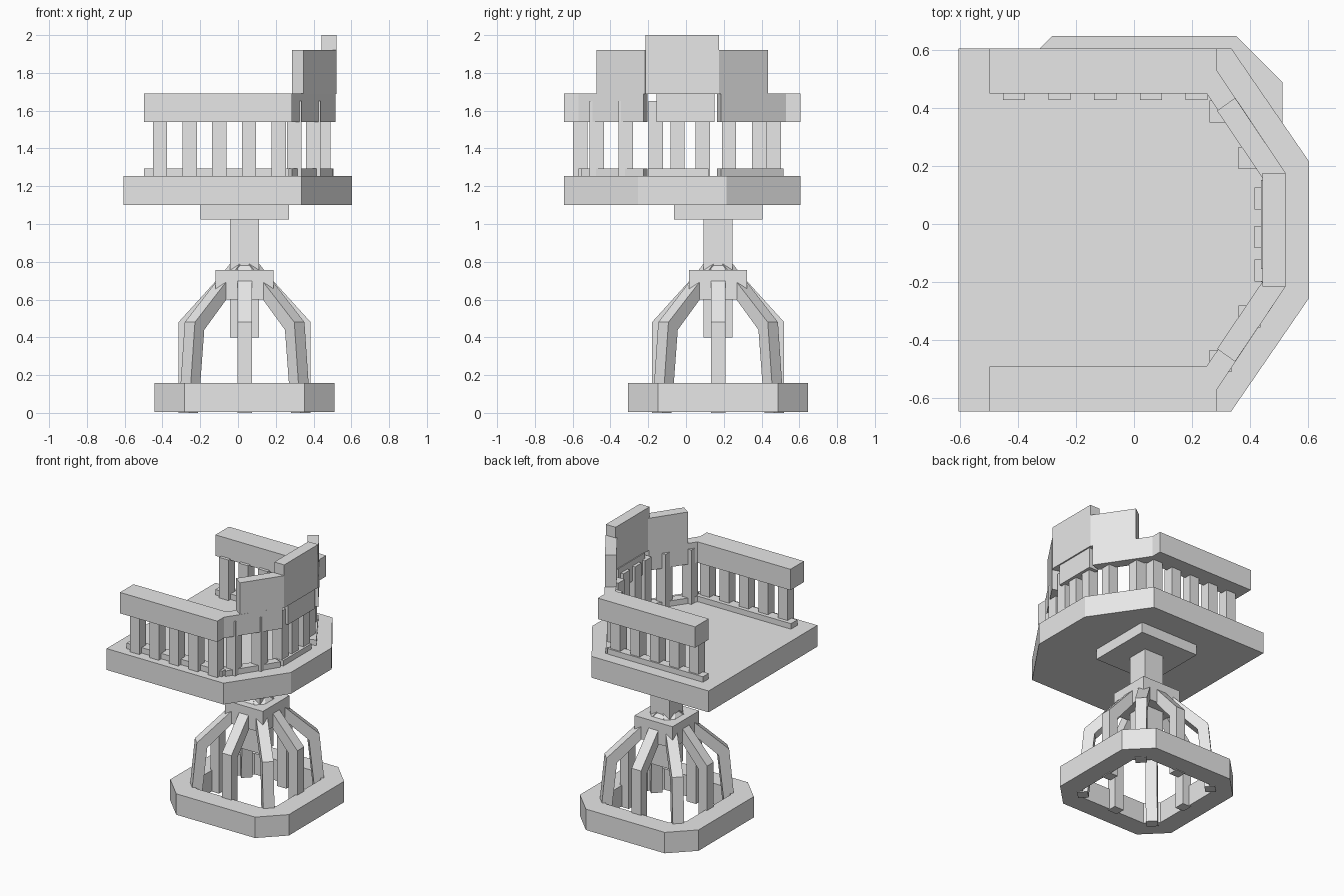
import bpy
import bmesh
import math
from mathutils import Vector

cube = bpy.data.objects.get("Cube")
if cube:
    bpy.data.objects.remove(cube, do_unlink=True)

grey = bpy.data.materials.new("plain grey")
grey.use_nodes = True
grey.diffuse_color = (0.8, 0.8, 0.8, 1)
grey.node_tree.nodes["Principled BSDF"].inputs["Base Color"].default_value = (0.8, 0.8, 0.8, 1)

CX, CY = 0.035, 0.17      # pedestal axis
MID = -0.02               # mirror line of the seat across y
BAR = 0.076               # thickness of balusters and legs


def finish(name, bm):
    bmesh.ops.recalc_face_normals(bm, faces=bm.faces)
    mesh = bpy.data.meshes.new(name)
    bm.to_mesh(mesh)
    bm.free()
    mesh.materials.append(grey)
    obj = bpy.data.objects.new(name, mesh)
    bpy.context.collection.objects.link(obj)
    return obj


def prism(name, outline, z0, z1):
    """Extrude a plan outline between two heights."""
    bm = bmesh.new()
    face = bm.faces.new([bm.verts.new((x, y, z0)) for x, y in outline])
    new = bmesh.ops.extrude_face_region(bm, geom=[face])["geom"]
    bmesh.ops.translate(bm, vec=(0, 0, z1 - z0),
                        verts=[v for v in new if isinstance(v, bmesh.types.BMVert)])
    return finish(name, bm)


def box(name, x0, x1, y0, y1, z0, z1):
    return prism(name, [(x0, y0), (x1, y0), (x1, y1), (x0, y1)], z0, z1)


def both_sides(name, outline, z0, z1):
    """A prism on the left and its reflection on the other side of the seat."""
    prism("left_" + name, outline, z0, z1)
    prism("right_" + name, [(x, 2 * MID - y) for x, y in outline], z0, z1)


def chamfered_square(half, cut):
    pts = []
    for sx, sy in ((1, 1), (-1, 1), (-1, -1), (1, -1)):
        pair = [(sx * half, sy * (half - cut)), (sx * (half - cut), sy * half)]
        pts += pair if sx * sy > 0 else pair[::-1]
    return [(CX + x, CY + y) for x, y in pts]


# Octagonal base ring
bm = bmesh.new()
loops = []
for half, cut in ((0.477, 0.16), (0.335, 0.08)):
    for z in (0.005, 0.157):
        loops.append([bm.verts.new((x, y, z)) for x, y in chamfered_square(half, cut)])
outer_low, outer_top, inner_low, inner_top = loops
for a, b in ((outer_low, outer_top), (outer_top, inner_top),
             (inner_top, inner_low), (inner_low, outer_low)):
    for i in range(8):
        j = (i + 1) % 8
        bm.faces.new((a[i], a[j], b[j], b[i]))
finish("base_ring", bm)


# Eight bent legs, the corner ones reaching further out
def leg(name, angle, foot, knee):
    profile = [(foot, 0), (knee, 0.48), (0.06, 0.8), (0.0, 0.77),
               (knee - 0.07, 0.44), (foot - 0.07, 0)]
    out = Vector((math.cos(angle), math.sin(angle), 0))
    side = Vector((-out.y, out.x, 0)) * BAR / 2
    bm = bmesh.new()
    rows = [[bm.verts.new(Vector((CX, CY, z)) + out * r + side * s) for r, z in profile]
            for s in (-1, 1)]
    bm.faces.new(rows[0])
    bm.faces.new(rows[1])
    n = len(profile)
    for i in range(n):
        j = (i + 1) % n
        bm.faces.new((rows[0][i], rows[0][j], rows[1][j], rows[1][i]))
    finish(name, bm)


for k in range(4):
    leg(f"side_leg_{k + 1}", k * math.pi / 2, 0.35, 0.35)
    leg(f"corner_leg_{k + 1}", (k + 0.5) * math.pi / 2, 0.456, 0.41)

# Post, collar and mounting plate
for name, half, z0, z1 in (("post", 0.077, 0.4, 1.03),
                           ("collar", 0.153, 0.6, 0.757),
                           ("mounting_plate", 0.234, 1.025, 1.1)):
    box(name, CX - half, CX + half, CY - half, CY + half, z0, z1)

# Seat platform
prism("seat_platform", [(-0.605, -0.645), (0.335, -0.645), (0.603, -0.255),
                        (0.603, 0.215), (0.335, 0.605), (-0.605, 0.605)], 1.1, 1.255)

# Arm rails, angled rails and back rail
LOW, TOP = 1.54, 1.692
both_sides("arm_rail", [(-0.497, 0.45), (0.25, 0.45), (0.285, 0.47),
                        (0.285, 0.605), (-0.497, 0.605)], LOW, TOP)
both_sides("angled_rail", [(0.25, 0.45), (0.285, 0.53), (0.515, 0.186), (0.443, 0.165)],
           LOW, TOP)
box("back_rail", 0.437, 0.512, -0.155, 0.152, LOW, TOP)

# Raised back panels
both_sides("back_wing", [(0.286, 0.39), (0.348, 0.434), (0.522, 0.176), (0.443, 0.158)],
           TOP - 0.005, 1.922)
box("back_panel", 0.443, 0.522, -0.215, 0.175, TOP - 0.005, 2.0)

# Skirting strips below the balusters
STRIP = 1.295
box("left_skirting", -0.497, 0.27, 0.45, 0.515, 1.25, STRIP)
box("right_skirting", -0.497, 0.27, -0.57, -0.495, 1.25, STRIP)
both_sides("angled_skirting", [(0.25, 0.45), (0.285, 0.515), (0.5, 0.186), (0.443, 0.165)],
           1.25, STRIP)
box("back_skirting", 0.437, 0.505, -0.2, 0.12, 1.25, STRIP)

# Balusters, each placed by its low corner
spots = [("arm", -0.451 + 0.157 * i, y, 1.55) for i in range(5) for y in (0.427, -0.598)]
spots += [("angled", x, y, 1.65) for x, y in
          ((0.26, 0.35), (0.36, 0.19), (0.26, -0.51), (0.36, -0.357))]
spots += [("back", 0.415, y, 1.65) for y in (0.05, -0.083, -0.198)]
for i, (kind, x, y, top) in enumerate(spots):
    box(f"{kind}_baluster_{i + 1}", x, x + BAR, y, y + BAR, 1.25, top)
